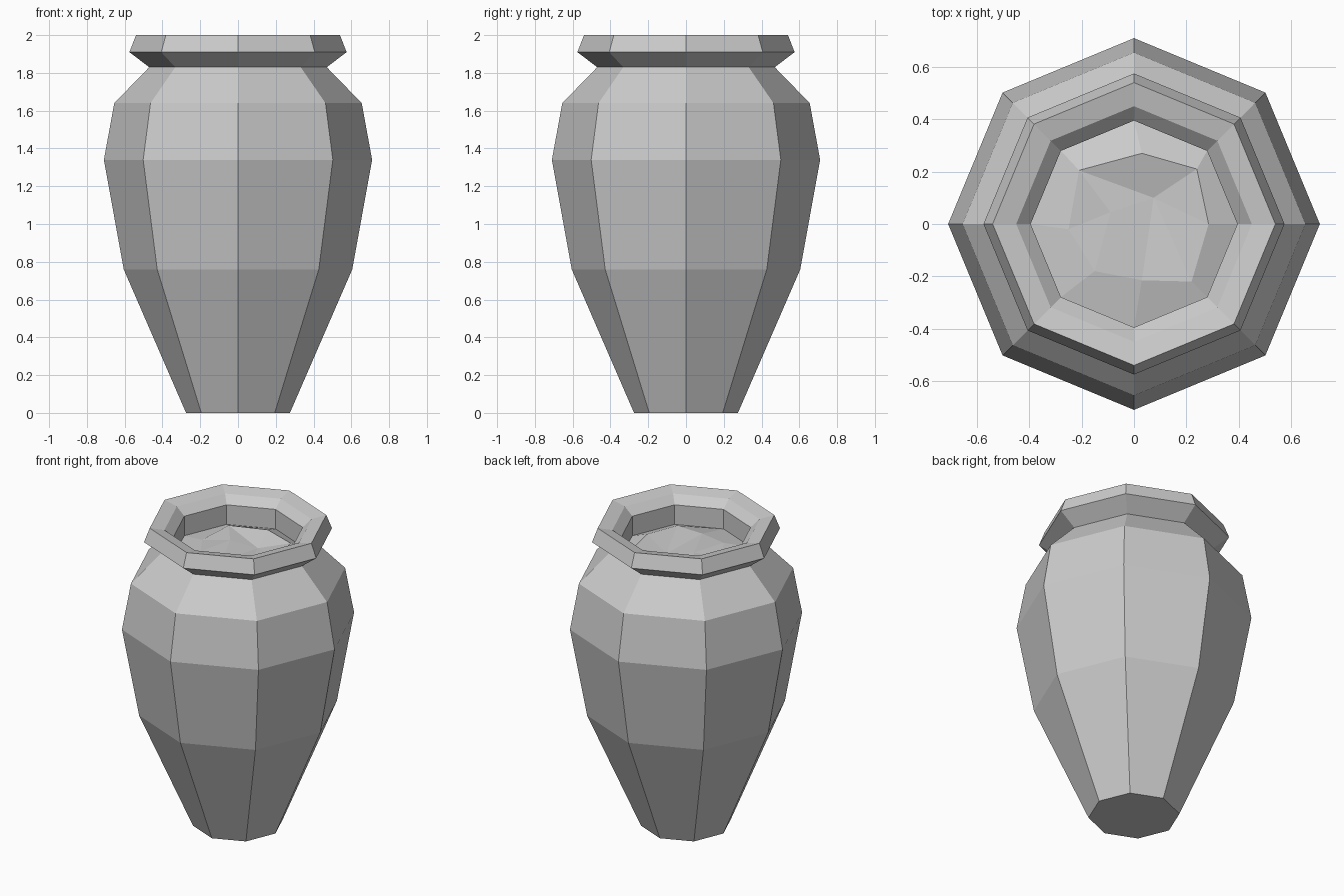
import bpy
import bmesh
from math import cos, sin, tau

SIDES = 8
FILL_RADIUS, FILL_HEIGHT = 0.395, 1.80

cube = bpy.data.objects.get("Cube")
if cube:
    bpy.data.objects.remove(cube, do_unlink=True)

# Grey clay
clay = bpy.data.materials.new("grey_clay")
clay.use_nodes = True
grey = (0.6, 0.6, 0.6, 1)
clay.diffuse_color = grey
clay.node_tree.nodes["Principled BSDF"].inputs["Base Color"].default_value = grey


def ring(bm, radius, z):
    return [bm.verts.new((radius * cos(tau * i / SIDES), radius * sin(tau * i / SIDES), z))
            for i in range(SIDES)]


def bridge(bm, lower, upper):
    for i in range(SIDES):
        j = (i + 1) % SIDES
        bm.faces.new((lower[i], lower[j], upper[j], upper[i]))


def finish(bm, name):
    mesh = bpy.data.meshes.new(name)
    bm.to_mesh(mesh)
    bm.free()
    mesh.materials.append(clay)
    obj = bpy.data.objects.new(name, mesh)
    bpy.context.collection.objects.link(obj)
    return obj


# Jar: belly, neck, flared lip and inner wall as one octagonal profile
profile = [(0.275, 0), (0.605, 0.76), (0.71, 1.34), (0.655, 1.64), (0.47, 1.83),
           (0.575, 1.91), (0.54, 2.0), (0.45, 1.98), (FILL_RADIUS, 1.93),
           (FILL_RADIUS, FILL_HEIGHT)]
bm = bmesh.new()
rings = [ring(bm, r, z) for r, z in profile]
for lower, upper in zip(rings, rings[1:]):
    bridge(bm, lower, upper)
bm.faces.new(rings[0][::-1])
finish(bm, "jar")

# Contents: an uneven mound with a dip in the middle
bm = bmesh.new()
edge = ring(bm, FILL_RADIUS, FILL_HEIGHT)
crest = [bm.verts.new(p) for p in (
    (0.285, 0, 1.84), (0.24, 0.21, 1.84), (0.03, 0.27, 1.85), (-0.21, 0.205, 1.84),
    (-0.25, -0.02, 1.82), (-0.15, -0.18, 1.83), (0.03, -0.215, 1.83), (0.22, -0.22, 1.83))]
dip = bm.verts.new((0.075, 0.10, 1.805))
bump = bm.verts.new((-0.09, 0.045, 1.835))
bridge(bm, edge, crest)
for i in range(SIDES):
    centre = bump if i in (3, 4, 5) else dip
    bm.faces.new((crest[i], crest[(i + 1) % SIDES], centre))
bm.faces.new((crest[3], bump, dip))
bm.faces.new((crest[6], dip, bump))
finish(bm, "contents")
